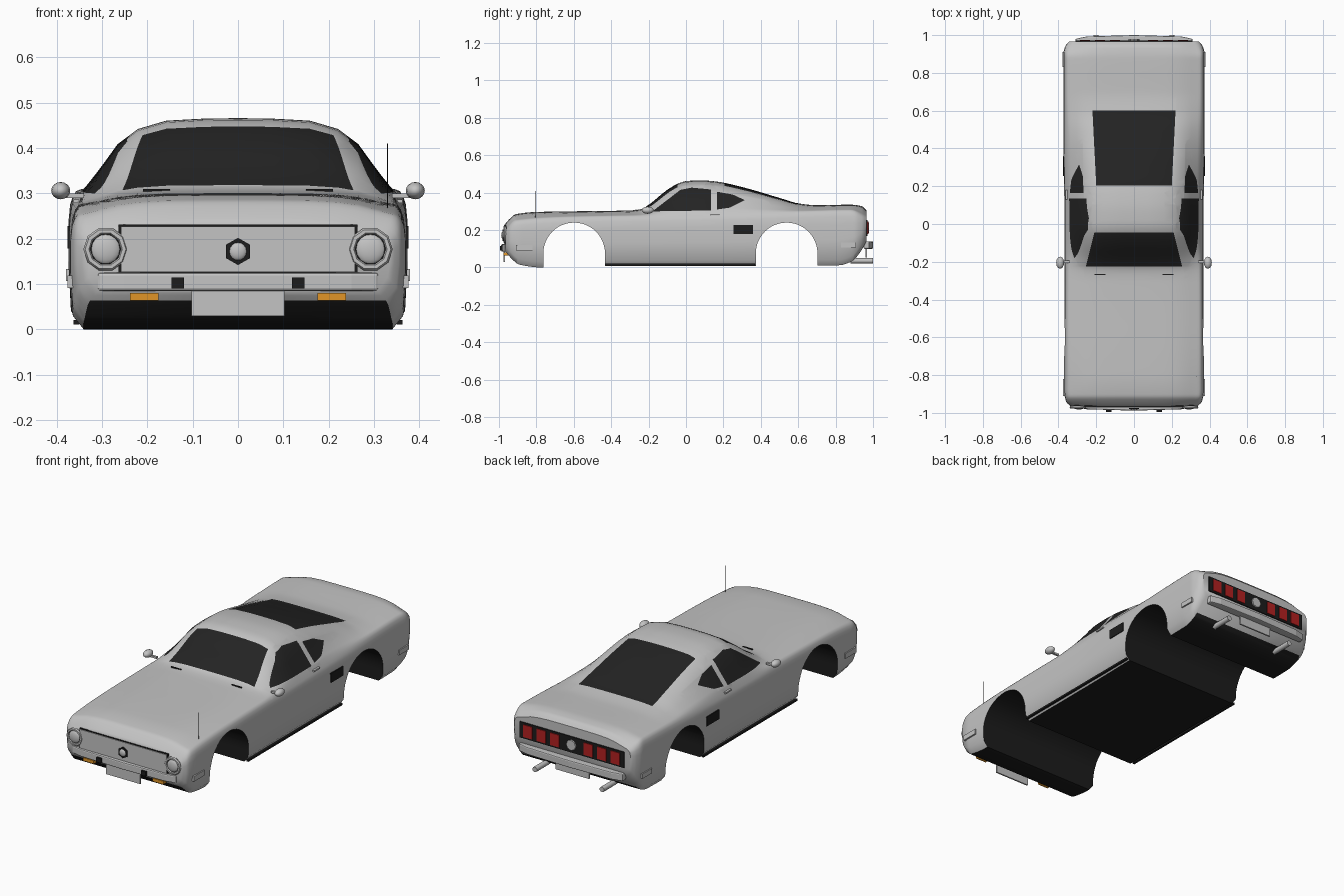
import bpy
import bmesh
from math import pi, sin, cos
from mathutils import Vector

cube = bpy.data.objects.get("Cube")
if cube:
    bpy.data.objects.remove(cube, do_unlink=True)


def material(name, red, green, blue):
    mat = bpy.data.materials.new(name)
    mat.use_nodes = True
    color = (red, green, blue, 1)
    mat.diffuse_color = color
    for node in mat.node_tree.nodes:
        if node.type == 'BSDF_PRINCIPLED':
            node.inputs["Base Color"].default_value = color
    return mat


PAINT = material("silver grey", .55, .55, .55)
GLASS = material("dark glass", .017, .017, .017)
BLACK = material("black trim", .012, .012, .012)
RED = material("red lamp", .45, .015, .015)
AMBER = material("amber lamp", .75, .3, .02)


# ---- helpers ----
def add_object(name, bm, *mats):
    mesh = bpy.data.meshes.new(name)
    bmesh.ops.recalc_face_normals(bm, faces=bm.faces[:])
    bm.to_mesh(mesh)
    bm.free()
    for mat in mats:
        mesh.materials.append(mat)
    obj = bpy.data.objects.new(name, mesh)
    bpy.context.collection.objects.link(obj)
    return obj


def smooth(obj, angle=.75):
    bpy.ops.object.select_all(action='DESELECT')
    obj.select_set(True)
    bpy.context.view_layer.objects.active = obj
    bpy.ops.object.shade_smooth_by_angle(angle=angle)


def box(name, center, size, mat):
    bm = bmesh.new()
    bmesh.ops.create_cube(bm, size=1)
    bmesh.ops.scale(bm, vec=size, verts=bm.verts)
    bmesh.ops.translate(bm, vec=center, verts=bm.verts)
    return add_object(name, bm, mat)


def prism(name, points, offset, *mats):
    bm = bmesh.new()
    face = bm.faces.new([bm.verts.new(p) for p in points])
    new = bmesh.ops.extrude_face_region(bm, geom=[face])["geom"]
    moved = [v for v in new if isinstance(v, bmesh.types.BMVert)]
    bmesh.ops.translate(bm, vec=offset, verts=moved)
    return add_object(name, bm, *mats)


def finish(name, mat):
    obj = bpy.context.object
    obj.name = name
    obj.data.materials.append(mat)
    smooth(obj)
    return obj


def rod(name, center, radius, length, mat, sides=12, tilt=pi / 2):
    bpy.ops.mesh.primitive_cylinder_add(vertices=sides, radius=radius, depth=length,
                                        location=center, rotation=(tilt, 0, 0))
    return finish(name, mat)


def ball(name, center, size, mat):
    bpy.ops.mesh.primitive_uv_sphere_add(segments=12, ring_count=8, radius=1, location=center)
    bpy.context.object.scale = size
    return finish(name, mat)


def curve(keys, y):
    """Monotone cubic through (y, value) keys."""
    slopes = [(b[1] - a[1]) / (b[0] - a[0]) for a, b in zip(keys, keys[1:])]
    tangents = [slopes[0]]
    for p, q in zip(slopes, slopes[1:]):
        tangents.append(2 * p * q / (p + q) if p * q > 0 else 0)
    tangents.append(slopes[-1])
    i = 0
    while i < len(slopes) - 1 and y > keys[i + 1][0]:
        i += 1
    (ya, a), (yb, b) = keys[i], keys[i + 1]
    h = yb - ya
    t = (y - ya) / h
    s = 1 - t
    return (a * s * s * (1 + 2 * t) + b * t * t * (1 + 2 * s)
            + h * t * s * (tangents[i] * s - tangents[i + 1] * t))


# ---- body shell: cross-sections lofted along the length ----
END = .965
TOP = [(-END, .235), (-.945, .258), (-.91, .285), (-.8, .297), (-.3, .305), (-.24, .312),
       (-.2, .335), (-.1, .415), (-.04, .45), (0, .462), (.08, .466), (.16, .46),
       (.3, .43), (.5, .372), (.6, .343), (.7, .333), (.88, .336), (.94, .328), (END, .305)]
BELT = [(-END, .2), (-.91, .25), (-.6, .27), (0, .28), (.4, .29), (.88, .305), (END, .27)]
WIDTH = [(-END, .335), (-.94, .36), (-.88, .37), (0, .368), (.5, .374), (.9, .374),
         (.945, .362), (END, .345)]
BASE = [(-END, .085), (-.94, .055), (-.89, .015), (-.77, 0), (-.4, .008), (.7, .01),
        (.82, .012), (.89, .035), (.93, .08), (END, .14)]
SIDE = [(.985, 0), (1, .4), (1, .72), (.99, .88), (.975, .95), (.955, 1)]
CROWN = [(.93, .12), (.9, .2), (.81, .44), (.72, .69), (.6, .87), (.43, .97), (.2, .995), (0, 1)]


def section(y):
    top, belt, w, base = (curve(k, y) for k in (TOP, BELT, WIDTH, BASE))
    sill = base + .03
    half = [(0, base), (.92 * w, base)]
    half += [(fx * w, sill + fz * (belt - sill)) for fx, fz in SIDE]
    half += [(fx * w, belt + fz * (top - belt)) for fx, fz in CROWN]
    return half + [(-x, z) for x, z in half[-2:0:-1]]


bm = bmesh.new()
rings = []
STEPS = 120
for i in range(STEPS + 1):
    t = 2 * i / STEPS - 1
    y = END * (t + sin(t * pi / 2)) / 2
    rings.append([bm.verts.new((x, y, z)) for x, z in section(y)])
for a, b in zip(rings, rings[1:]):
    for j in range(len(a)):
        k = (j + 1) % len(a)
        bm.faces.new((a[j], a[k], b[k], b[j]))
bm.faces.new(rings[0])
bm.faces.new(rings[-1])
body = add_object("body_shell", bm, PAINT, GLASS, BLACK)

# wheel arches cut across the full width
ARCHES = (-.598, .538)
RADIUS = .165
cutters = []
for y in ARCHES:
    arc = [(-1, y + RADIUS * cos(a * pi / 24), .075 + RADIUS * sin(a * pi / 24)) for a in range(25)]
    arc += [(-1, y - RADIUS, -.1), (-1, y + RADIUS, -.1)]
    cutter = prism("arch_cutter", arc, (2, 0, 0))
    cutter.hide_render = True
    mod = body.modifiers.new("arch", 'BOOLEAN')
    mod.operation = 'DIFFERENCE'
    mod.solver = 'EXACT'
    mod.object = cutter
    cutters.append(cutter)
bpy.context.view_layer.update()
graph = bpy.context.evaluated_depsgraph_get()
cut_mesh = bpy.data.meshes.new_from_object(body.evaluated_get(graph))
body.modifiers.clear()
body.data = cut_mesh
for cutter in cutters:
    bpy.data.objects.remove(cutter, do_unlink=True)


# ---- window panes: cut outlines into the shell, then colour the inside ----
def pane(bm, outline, axes, keep):
    i, j = axes
    middle = [sum(p[k] for p in outline) / len(outline) for k in (0, 1)]
    planes = []
    for p, q in zip(outline, outline[1:] + outline[:1]):
        point, normal, centre = Vector(), Vector(), Vector()
        point[i], point[j] = p
        centre[i], centre[j] = middle
        normal[i], normal[j] = q[1] - p[1], p[0] - q[0]
        if normal.dot(centre - point) < 0:
            normal.negate()
        planes.append((point, normal.normalized()))

    def inside(face, margin):
        c = face.calc_center_median()
        return keep(c) and all((c - p).dot(n) > -margin for p, n in planes)

    for point, normal in planes:
        faces = [f for f in bm.faces if inside(f, .06)]
        geom = set(faces)
        for f in faces:
            geom.update(f.edges)
            geom.update(f.verts)
        bmesh.ops.bisect_plane(bm, geom=list(geom), dist=1e-5, plane_co=point, plane_no=normal)
    for f in bm.faces:
        if inside(f, 0):
            f.material_index = 1


bm = bmesh.new()
bm.from_mesh(body.data)
bm.normal_update()
for f in bm.faces:
    c = f.calc_center_median()
    f.material_index = 0
    floor = f.normal.z < -.3 and c.z < .06 and abs(c.x) < .33
    arch = any(abs(c.y - y) < RADIUS + .002 for y in ARCHES)
    if floor or (arch and c.z < .245 and abs(f.normal.x) < .1):
        f.material_index = 2


def upper(c):
    return c.z > .28


def flank(c):
    return c.z > .27 and abs(c.x) > .15


pane(bm, [(-.255, -.225), (.255, -.225), (.21, -.045), (-.21, -.045)], (0, 1), upper)
pane(bm, [(-.2, .205), (.2, .205), (.22, .6), (-.22, .6)], (0, 1), upper)
pane(bm, [(-.18, .3), (-.03, .415), (.03, .427), (.135, .417), (.135, .305)], (1, 2), flank)
pane(bm, [(.165, .405), (.25, .39), (.315, .36), (.235, .32), (.165, .31)], (1, 2), flank)
bm.to_mesh(body.data)
bm.free()
smooth(body)

# ---- bumpers ----
for name, s, reach, z in (("front_bumper", -1, .988, .085), ("rear_bumper", 1, 1, .1)):
    plan = [(.31, .05), (.31, .02), (.25, .007), (0, 0), (-.25, .007), (-.31, .02), (-.31, .05)]
    bumper = prism(name, [(x, s * (reach - d), z) for x, d in plan], (0, 0, .04), PAINT)
    bevel = bumper.modifiers.new("soft edges", 'BEVEL')
    bevel.width = .006
    bevel.segments = 2

# ---- front and rear fascia ----
box("grille_surround", (0, -.966, .177), (.526, .008, .108), BLACK)
box("grille_panel", (0, -.968, .177), (.516, .012, .1), PAINT)
rod("grille_boss_ring", (0, -.974, .172), .03, .012, BLACK, 6)
ball("grille_boss", (0, -.978, .172), (.02, .01, .02), PAINT)
box("front_plate", (0, -.973, .058), (.205, .008, .056), PAINT)
box("tail_panel", (0, .967, .212), (.62, .008, .085), BLACK)
rod("tail_boss", (0, .972, .212), .028, .014, PAINT, 8)
box("rear_plate", (0, .963, .078), (.2, .008, .05), PAINT)
rod("antenna", (.33, -.805, .335), .0015, .15, BLACK, 6, 0)

# ---- mirrored parts ----
for side, s in (("left", 1), ("right", -1)):
    # lamps
    bpy.ops.mesh.primitive_torus_add(major_segments=10, minor_segments=6, major_radius=.041,
                                     minor_radius=.008, location=(s * .292, -.97, .177),
                                     rotation=(pi / 2, 0, 0))
    finish(side + "_headlight_rim", PAINT)
    rod(side + "_headlight_bowl", (s * .292, -.96, .177), .041, .024, BLACK, 10)
    ball(side + "_headlight_lens", (s * .292, -.97, .177), (.033, .012, .033), PAINT)
    box(side + "_indicator", (s * .207, -.955, .072), (.063, .04, .017), AMBER)
    box(side + "_overrider", (s * .133, -.985, .102), (.028, .02, .024), BLACK)
    for n in range(3):
        box(side + "_tail_lamp", (s * (.1 + n * .08), .971, .212), (.052, .008, .066), RED)
    # flank details
    box(side + "_front_marker", (s * .366, -.865, .105), (.02, .09, .028), PAINT)
    box(side + "_rear_marker", (s * .369, .87, .12), (.02, .08, .026), PAINT)
    box(side + "_side_vent", (s * .372, .307, .203), (.009, .105, .05), BLACK)
    box(side + "_door_handle", (s * .357, .155, .283), (.012, .05, .008), PAINT)
    box(side + "_sill_strip", (s * .357, -.03, .016), (.012, .8, .01), BLACK)
    box(side + "_cowl_vent", (s * .18, -.268, .307), (.06, .006, .006), BLACK)
    # door mirror and exhaust
    box(side + "_mirror_stalk", (s * .362, -.2, .295), (.045, .012, .01), PAINT)
    ball(side + "_mirror", (s * .391, -.205, .306), (.021, .032, .019), PAINT)
    rod(side + "_exhaust", (s * .2, .94, .036), .014, .12, PAINT, 10)
